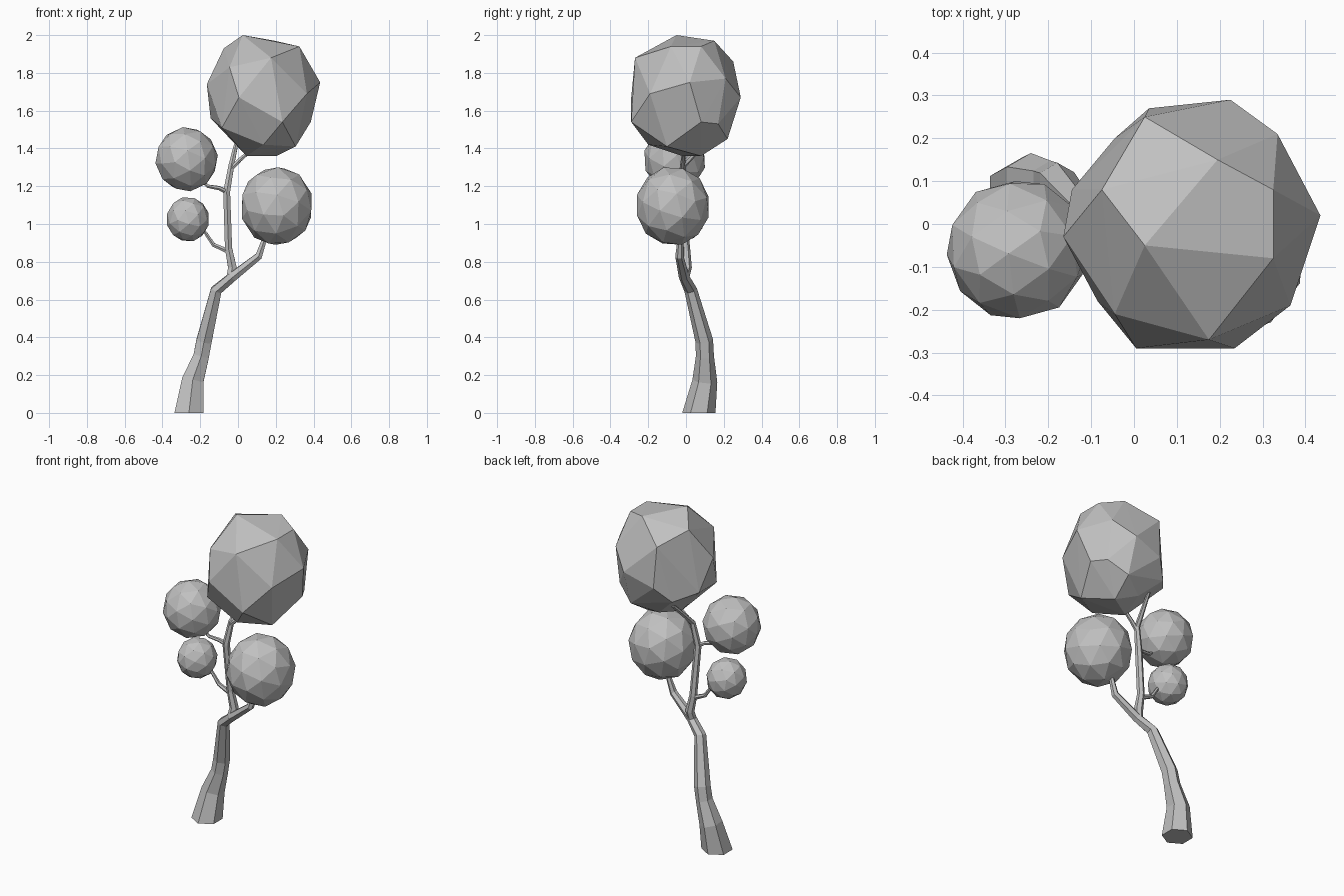
import bpy
import bmesh
import math
from mathutils import Vector, Euler

cube = bpy.data.objects.get("Cube")
if cube:
    bpy.data.objects.remove(cube, do_unlink=True)

# One plain grey for the whole tree
grey = bpy.data.materials.new("plain_grey")
grey.use_nodes = True
colour = (0.53, 0.53, 0.53, 1)
grey.diffuse_color = colour
grey.node_tree.nodes["Principled BSDF"].inputs["Base Color"].default_value = colour


def finish(name, bm):
    """Turn a bmesh into a flat shaded object."""
    bmesh.ops.recalc_face_normals(bm, faces=bm.faces)
    mesh = bpy.data.meshes.new(name)
    bm.to_mesh(mesh)
    bm.free()
    mesh.materials.append(grey)
    obj = bpy.data.objects.new(name, mesh)
    bpy.context.collection.objects.link(obj)
    return obj


def limb(name, path, sides=6):
    """Tapered tube through (x, y, z, radius) points."""
    bm = bmesh.new()
    points = [Vector(p[:3]) for p in path]
    last = len(points) - 1
    rings = []
    for i, point in enumerate(points):
        tangent = points[min(i + 1, last)] - points[max(i - 1, 0)]
        if i == 0 and point.z == 0:
            tangent = Vector((0, 0, 1))
        turn = Vector((0, 0, 1)).rotation_difference(tangent.normalized())
        ring = []
        for k in range(sides):
            angle = math.tau * (k + 0.5) / sides
            spoke = Vector((math.cos(angle), math.sin(angle), 0)) * path[i][3]
            ring.append(bm.verts.new(point + turn @ spoke))
        rings.append(ring)
    for lower, upper in zip(rings, rings[1:]):
        for k in range(sides):
            n = (k + 1) % sides
            bm.faces.new((lower[k], lower[n], upper[n], upper[k]))
    bm.faces.new(rings[0][::-1])
    bm.faces.new(rings[-1])
    return finish(name, bm)


def leaf_ball(name, centre, size, turn):
    """Faceted ball, turned and then fitted to its size."""
    bm = bmesh.new()
    bmesh.ops.create_icosphere(bm, subdivisions=2, radius=1)
    bmesh.ops.rotate(bm, verts=bm.verts, matrix=Euler(turn).to_matrix())
    for axis in range(3):
        reach = max(abs(v.co[axis]) for v in bm.verts)
        for v in bm.verts:
            v.co[axis] = centre[axis] + v.co[axis] / reach * size[axis] / 2
    return finish(name, bm)


# Corners of the coarser crown, in hundredths around its centre
CROWN = [
    (-11, -5, 32), (6, 15, 29), (19, -8, 26), (19, 8, 26), (4, -27, 20),
    (-21, 8, 25), (-11, 25, 18), (-18, -21, 15), (-30, -3, 6), (30, 2, 7),
    (23, -19, 1), (10, -29, -14), (-13, -29, -1), (9, 29, -1), (-10, 27, -7),
    (20, 21, 9), (25, 8, -14), (7, 8, -32), (-9, -2, -32), (0, -20, -26),
    (17, -10, -27), (-22, -18, -17), (-28, 8, -12), (-18, 20, -16),
    (-5, 14, -28), (9, 22, -23), (20, 17, -15),
]


def crown(name, centre):
    """Convex ball wrapped around the crown corners."""
    bm = bmesh.new()
    for corner in CROWN:
        bm.verts.new(Vector(centre) + Vector(corner) / 100)
    bmesh.ops.convex_hull(bm, input=bm.verts)
    loose = [v for v in bm.verts if not v.link_faces]
    bmesh.ops.delete(bm, geom=loose, context='VERTS')
    return finish(name, bm)


# Trunk, bending into the left bough
limb("trunk", [
    (-0.26, 0.068, 0, 0.088), (-0.24, 0.1, 0.17, 0.066),
    (-0.195, 0.1, 0.3, 0.048), (-0.18, 0.097, 0.38, 0.047),
    (-0.115, 0.025, 0.65, 0.034), (-0.03, -0.01, 0.72, 0.028),
    (0.11, -0.035, 0.83, 0.022), (0.14, -0.03, 0.92, 0.015),
    (0.16, -0.05, 1, 0.01),
])

# Upright bough and its fork under the crown
limb("upper_bough", [
    (-0.04, -0.01, 0.71, 0.025), (-0.03, 0.005, 0.77, 0.026),
    (-0.05, 0, 0.87, 0.022), (-0.06, -0.03, 1.17, 0.021),
    (-0.035, -0.015, 1.31, 0.017), (-0.015, 0.07, 1.4, 0.013),
    (0, 0.13, 1.46, 0.01),
])
limb("crown_twig", [
    (-0.04, -0.02, 1.29, 0.014), (0.01, -0.015, 1.34, 0.012),
    (0.08, -0.01, 1.4, 0.01),
])

# Twigs carrying the two right leaf balls
limb("upper_right_twig", [
    (-0.06, -0.03, 1.17, 0.014), (-0.1, -0.045, 1.19, 0.012),
    (-0.16, -0.055, 1.2, 0.01), (-0.2, -0.06, 1.24, 0.008),
])
limb("lower_right_twig", [
    (-0.04, 0, 0.85, 0.015), (-0.13, 0, 0.89, 0.012),
    (-0.17, -0.005, 0.95, 0.01), (-0.21, -0.01, 1, 0.008),
])

# Leaf balls
crown("crown_leaves", (0.135, 0, 1.68))
leaf_ball("left_leaves", (0.205, -0.07, 1.095), (0.37, 0.38, 0.41), (0.3, 0.2, 1.9))
leaf_ball("upper_right_leaves", (-0.272, -0.06, 1.343), (0.33, 0.32, 0.34), (1, 0.4, 3.6))
leaf_ball("lower_right_leaves", (-0.265, -0.02, 1.025), (0.22, 0.23, 0.23), (2, 0.7, 0.9))
